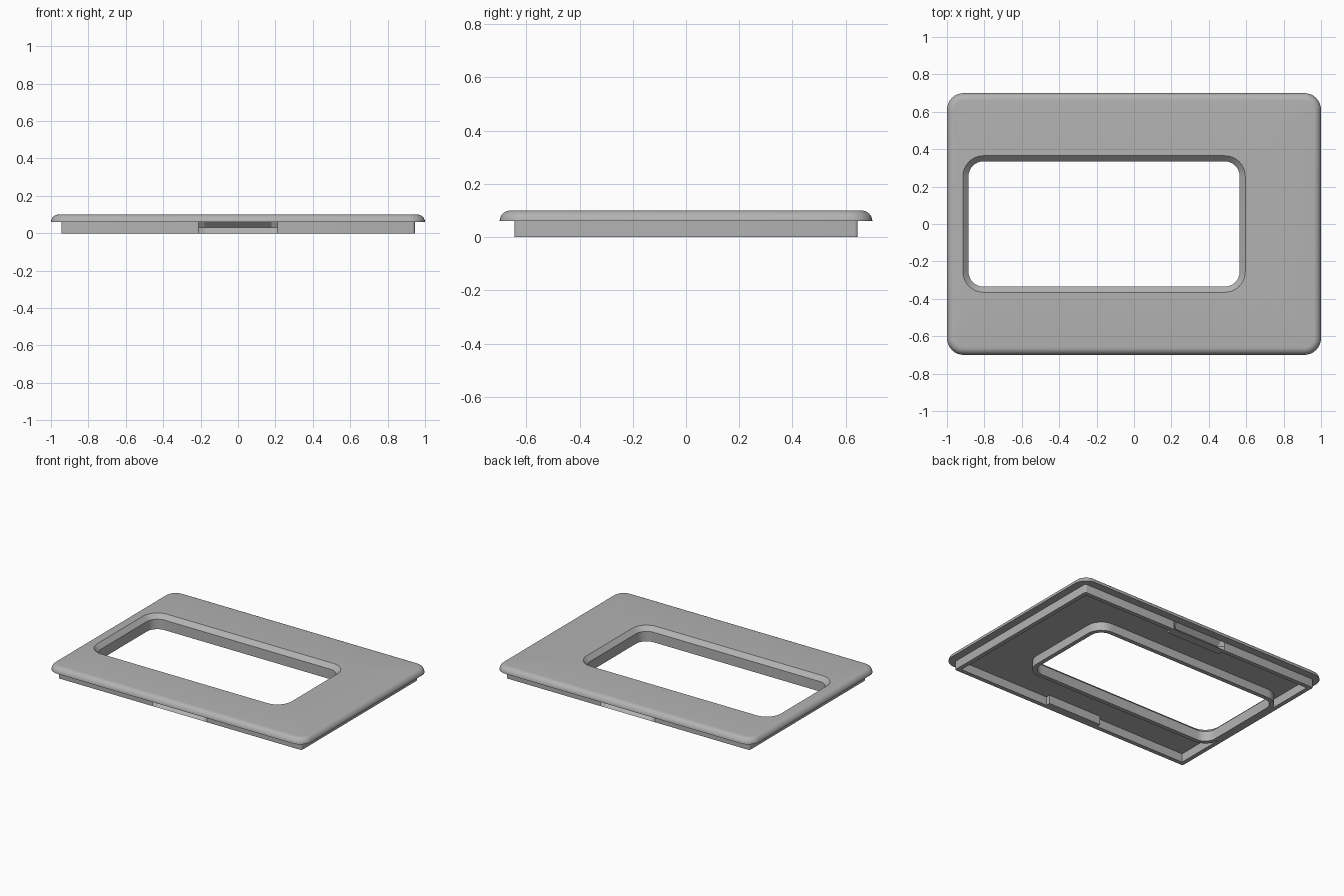
import bpy
import bmesh
from math import sin, cos, pi

if "Cube" in bpy.data.objects:
    bpy.data.objects.remove(bpy.data.objects["Cube"])

grey = bpy.data.materials.new("plain grey")
grey.use_nodes = True
grey.diffuse_color = (0.45, 0.45, 0.45, 1)
grey.node_tree.nodes["Principled BSDF"].inputs["Base Color"].default_value = grey.diffuse_color


def rounded_rect(cx, hx, hy, r, z, steps=8):
    """Counter-clockwise loop of points of a rectangle with round corners."""
    pts = []
    for i, (sx, sy) in enumerate([(1, 1), (-1, 1), (-1, -1), (1, -1)]):
        for k in range(steps + 1):
            a = (i + k / steps) * pi / 2
            pts.append((cx + sx * (hx - r) + r * cos(a), sy * (hy - r) + r * sin(a), z))
    return pts


def loft(name, loops, skip_last=False):
    """Join equal-length closed loops into a skin; the last loop meets the first."""
    bm = bmesh.new()
    rows = [[bm.verts.new(p) for p in loop] for loop in loops]
    n = len(rows[0])
    for i in range(len(rows) - (1 if skip_last else 0)):
        a, b = rows[i], rows[(i + 1) % len(rows)]
        for j in range(n):
            k = (j + 1) % n
            bm.faces.new((a[j], a[k], b[k], b[j]))
    bmesh.ops.remove_doubles(bm, verts=bm.verts, dist=1e-5)
    bmesh.ops.dissolve_degenerate(bm, edges=bm.edges, dist=1e-5)
    bmesh.ops.recalc_face_normals(bm, faces=bm.faces)
    mesh = bpy.data.meshes.new(name)
    bm.to_mesh(mesh)
    bm.free()
    mesh.materials.append(grey)
    obj = bpy.data.objects.new(name, mesh)
    bpy.context.collection.objects.link(obj)
    bpy.ops.object.select_all(action="DESELECT")
    obj.select_set(True)
    bpy.context.view_layer.objects.active = obj
    bpy.ops.object.shade_smooth_by_angle(angle=pi / 6)
    return obj


# Cover plate: round outer edge, then chamfered window and its collar
TOP, UNDER, EDGE = 0.10, 0.06, 0.04
loops = []
for k in range(9):
    a = k / 8 * pi / 2
    inset = EDGE * (1 - cos(a))
    loops.append(rounded_rect(0, 1 - inset, 0.70 - inset, 0.09 - inset, UNDER + EDGE * sin(a)))

WIN_X, WIN_HX, WIN_HY, WIN_R, WALL = -0.16, 0.725, 0.335, 0.08, 0.03
for grow, z in [(WALL, TOP), (0, TOP - WALL), (0, 0), (WALL, 0), (WALL, UNDER)]:
    loops.append(rounded_rect(WIN_X, WIN_HX + grow, WIN_HY + grow, WIN_R + grow, z))
loft("cover_plate", loops)

# Rim below the plate, with a finger groove in the front and back walls
RX, RY, R = 0.945, 0.645, 0.012
HALF, DEPTH = 0.21, 0.03
stations = []  # outer point, inner point, groove inset in y


def long_side(s):
    """Stations along the back (s = 1) or front (s = -1) wall, in loop order."""
    for x, thick, groove in [(HALF, 1, 0), (HALF, 2, 0), (HALF - DEPTH, 2, DEPTH),
                             (DEPTH - HALF, 2, DEPTH), (-HALF, 2, 0), (-HALF, 1, 0)]:
        stations.append(((s * x, s * RY), (s * x, s * (RY - WALL * thick)), s * groove))


def corner(sx, sy, start):
    """Small round outside corner with a sharp inside corner."""
    for k in range(5):
        a = (start + k / 4) * pi / 2
        outer = (sx * (RX - R) + R * cos(a), sy * (RY - R) + R * sin(a))
        stations.append((outer, (sx * (RX - WALL), sy * (RY - WALL)), 0))


corner(1, 1, 0)
long_side(1)
corner(-1, 1, 1)
corner(-1, -1, 2)
long_side(-1)
corner(1, -1, 3)

loft("rim", [
    [(o[0], o[1], UNDER) for o, i, g in stations],
    [(o[0], o[1] - g, UNDER / 2) for o, i, g in stations],
    [(o[0], o[1], 0) for o, i, g in stations],
    [(i[0], i[1], 0) for o, i, g in stations],
    [(i[0], i[1], UNDER) for o, i, g in stations],
], skip_last=True)
